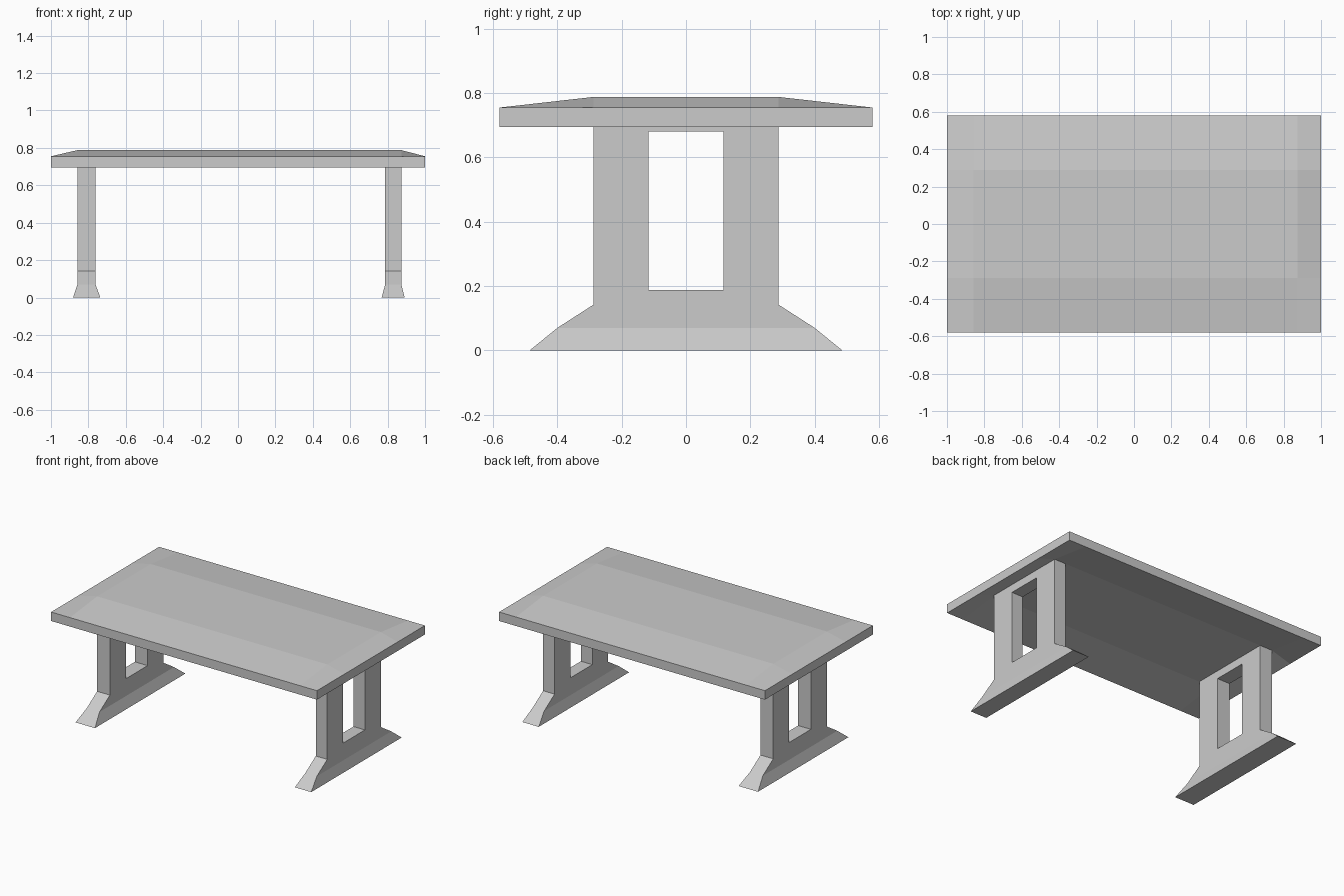
import bpy, bmesh

if "Cube" in bpy.data.objects:
    bpy.data.objects.remove(bpy.data.objects["Cube"])


def make_object(name, bm):
    bmesh.ops.recalc_face_normals(bm, faces=bm.faces[:])
    mesh = bpy.data.meshes.new(name)
    bm.to_mesh(mesh)
    bm.free()
    obj = bpy.data.objects.new(name, mesh)
    bpy.context.collection.objects.link(obj)
    return obj


def loft(name, rings):
    """Closed solid through rectangles (x0, x1, half_depth, z), bottom to top."""
    bm = bmesh.new()
    loops = [[bm.verts.new(p) for p in
              ((x0, -y, z), (x1, -y, z), (x1, y, z), (x0, y, z))]
             for x0, x1, y, z in rings]
    bm.faces.new(loops[0][::-1])
    bm.faces.new(loops[-1])
    for low, high in zip(loops, loops[1:]):
        for i in range(4):
            j = (i + 1) % 4
            bm.faces.new((low[i], low[j], high[j], high[i]))
    return make_object(name, bm)


def raised_slab(name, xs, ys, bottom, top):
    """3 x 3 panel slab; bottom and top are (rim height, centre height)."""
    bm = bmesh.new()
    for rim, centre in (bottom, top):
        grid = [[bm.verts.new((x, y, centre if i in (1, 2) and j in (1, 2) else rim))
                 for j, y in enumerate(ys)] for i, x in enumerate(xs)]
        for i in range(3):
            for j in range(3):
                bm.faces.new((grid[i][j], grid[i + 1][j],
                              grid[i + 1][j + 1], grid[i][j + 1]))
    bmesh.ops.bridge_loops(bm, edges=[e for e in bm.edges if e.is_boundary])
    return make_object(name, bm)


def trestle(name, x0, x1, fx0, fx1):
    # Flared foot, sloped shoulders, then the straight upright
    leg = loft(name, [(fx0, fx1, 0.486, 0), (x0, x1, 0.40, 0.07),
                      (x0, x1, 0.288, 0.142), (x0, x1, 0.288, 0.735)])
    # Rectangular window through the upright
    cutter = loft(name + "_window", [(x0 - 0.1, x1 + 0.1, 0.117, 0.188),
                                     (x0 - 0.1, x1 + 0.1, 0.117, 0.681)])
    cutter.hide_render = True
    mod = leg.modifiers.new("window", 'BOOLEAN')
    mod.operation = 'DIFFERENCE'
    mod.solver = 'EXACT'
    mod.object = cutter
    bpy.context.view_layer.objects.active = leg
    bpy.ops.object.modifier_apply(modifier=mod.name)
    bpy.data.objects.remove(cutter)


# Slab whose middle panel is raised above and below
raised_slab("tabletop", (-1, -0.858, 0.873, 1), (-0.58, -0.288, 0.288, 0.58),
            (0.694, 0.735), (0.755, 0.788))

# Two end supports, the left one slightly thicker
trestle("left_trestle", -0.858, -0.762, -0.882, -0.736)
trestle("right_trestle", 0.787, 0.873, 0.768, 0.891)
